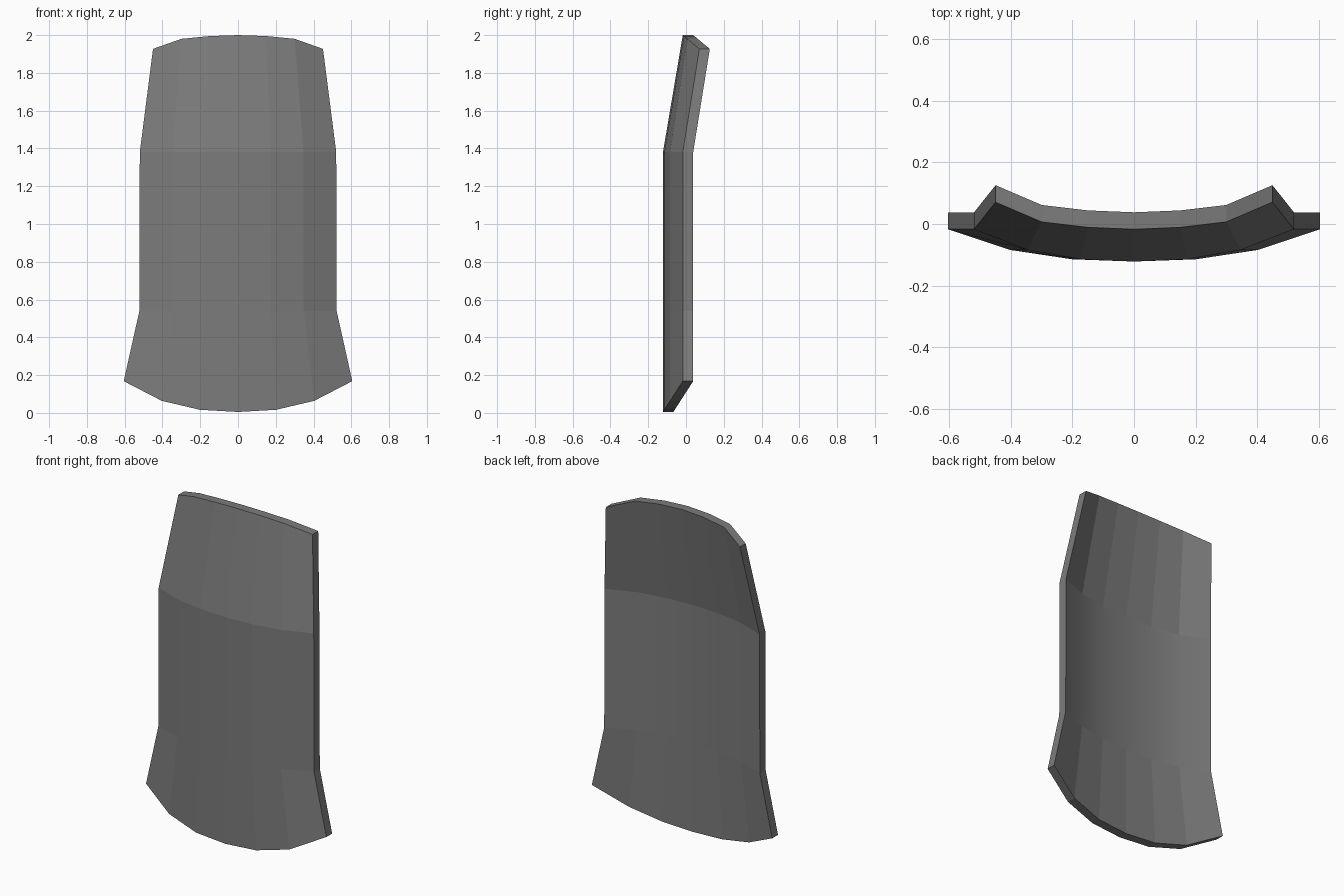
import bpy
import bmesh

cube = bpy.data.objects.get("Cube")
if cube:
    bpy.data.objects.remove(cube, do_unlink=True)

THICKNESS = 0.055
# Each row: half width, centre y, centre z, backward sweep, edge rise, shoulder share
ROWS = [
    (0.605, -0.122, 0.005, 0.105, 0.163, 0.36),
    (0.522, -0.122, 0.54, 0.105, 0.0, 0.36),
    (0.52, -0.122, 1.38, 0.105, 0.0, 0.36),
    (0.45, -0.017, 2.0, 0.088, -0.073, 0.27),
]

# Dark grey painted surface
grey = bpy.data.materials.new("dark_grey")
grey.use_nodes = True
color = (0.2, 0.2, 0.2, 1.0)
grey.diffuse_color = color
grey.node_tree.nodes["Principled BSDF"].inputs["Base Color"].default_value = color

# Front sheet, bowed across its width
bm = bmesh.new()
grid = []
for width, y, z, sweep, rise, shoulder in ROWS:
    bow = [0.0, 0.07, shoulder, 1.0]
    grid.append([bm.verts.new((width * i / 3,
                               y + sweep * bow[abs(i)],
                               z + rise * bow[abs(i)])) for i in range(-3, 4)])
for low, high in zip(grid, grid[1:]):
    for i in range(len(low) - 1):
        bm.faces.new((low[i], low[i + 1], high[i + 1], high[i]))

# Straight thickness towards the back
result = bmesh.ops.extrude_face_region(bm, geom=bm.faces[:], use_keep_orig=True)
back_verts = [v for v in result["geom"] if isinstance(v, bmesh.types.BMVert)]
bmesh.ops.translate(bm, verts=back_verts, vec=(0, THICKNESS, 0))
bmesh.ops.recalc_face_normals(bm, faces=bm.faces[:])

# Smooth the middle band of the back, keep the other facets crisp
for face in bm.faces:
    middle = 0.6 < face.calc_center_median().z < 1.3
    face.smooth = middle and face.normal.y > 0.5

mesh = bpy.data.meshes.new("curved_panel")
bm.to_mesh(mesh)
bm.free()
mesh.materials.append(grey)
panel = bpy.data.objects.new("curved_panel", mesh)
bpy.context.collection.objects.link(panel)
